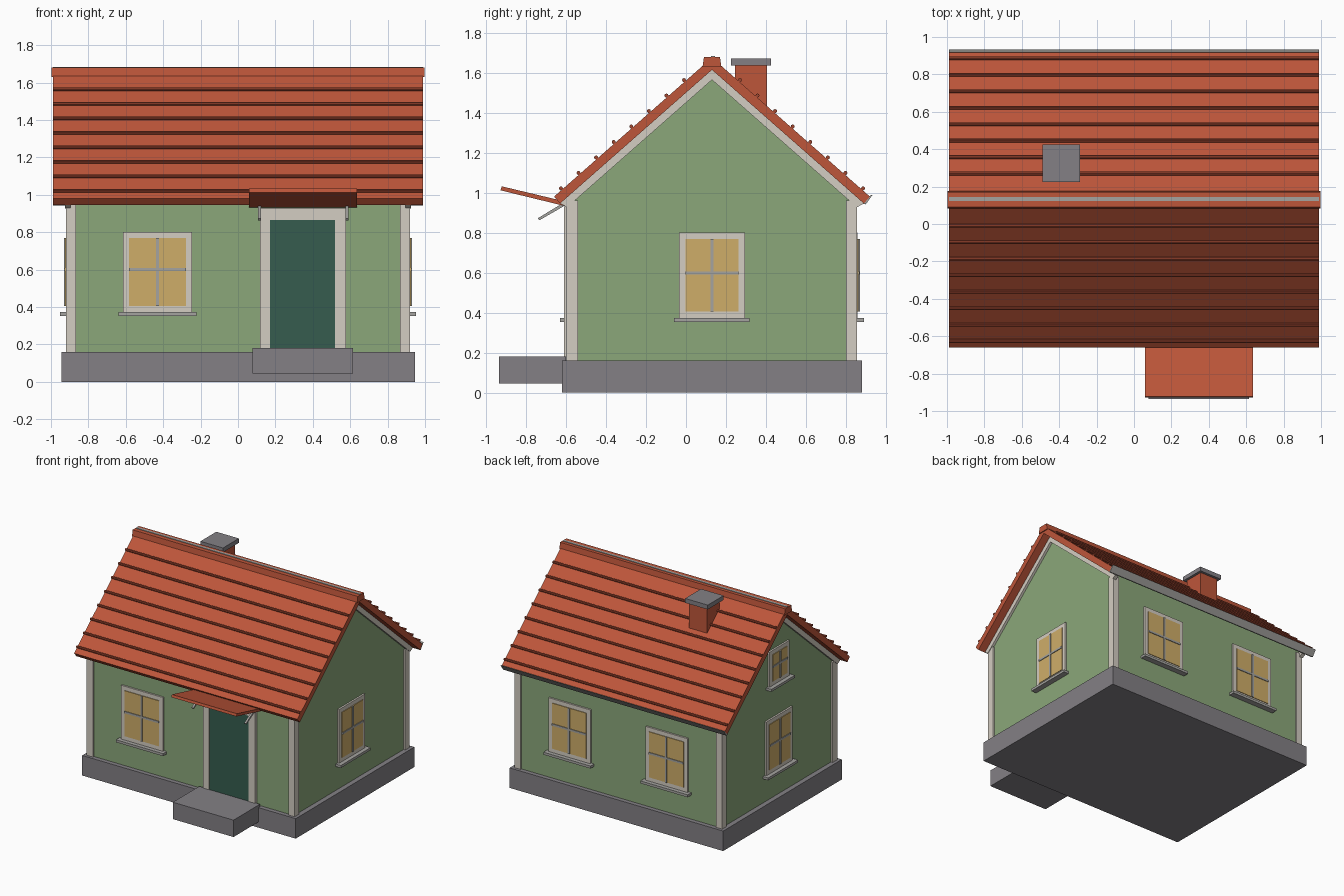
import bpy
import bmesh
from math import pi
from mathutils import Matrix, Vector

old = bpy.data.objects.get("Cube")
if old:
    bpy.data.objects.remove(old, do_unlink=True)


def material(name, rgb):
    linear = [((c / 255 + 0.055) / 1.055) ** 2.4 for c in rgb] + [1]
    mat = bpy.data.materials.new(name)
    mat.use_nodes = True
    mat.diffuse_color = linear
    bsdf = mat.node_tree.nodes["Principled BSDF"]
    bsdf.inputs["Base Color"].default_value = linear
    bsdf.inputs["Roughness"].default_value = 0.8
    return mat


GREEN = material("wall green", (139, 167, 122))
RED = material("roof red", (190, 86, 58))
DARK_RED = material("batten red", (158, 70, 48))
CREAM = material("trim cream", (212, 205, 194))
STONE = material("stone grey", (131, 128, 133))
METAL = material("light grey", (165, 164, 160))
GLASS = material("window amber", (207, 174, 105))
TEAL = material("door green", (54, 92, 78))


def finish(name, bm, mat, matrix=Matrix()):
    bmesh.ops.recalc_face_normals(bm, faces=bm.faces)
    mesh = bpy.data.meshes.new(name)
    bm.to_mesh(mesh)
    bm.free()
    mesh.materials.append(mat)
    obj = bpy.data.objects.new(name, mesh)
    obj.matrix_world = matrix
    bpy.context.collection.objects.link(obj)
    return obj


def boxes(name, mat, spans, matrix=Matrix()):
    """One object from boxes given as (x0, x1, y0, y1, z0, z1)."""
    bm = bmesh.new()
    for x0, x1, y0, y1, z0, z1 in spans:
        centre = Vector((x0 + x1, y0 + y1, z0 + z1)) / 2
        size = Matrix.Diagonal((x1 - x0, y1 - y0, z1 - z0, 1))
        bmesh.ops.create_cube(bm, size=1, matrix=Matrix.Translation(centre) @ size)
    return finish(name, bm, mat, matrix)


def prism(name, mat, profile, x0, x1):
    """Extrude a (y, z) profile along x."""
    bm = bmesh.new()
    face = bm.faces.new([bm.verts.new((x0, y, z)) for y, z in profile])
    ext = bmesh.ops.extrude_face_region(bm, geom=[face])
    moved = [v for v in ext["geom"] if isinstance(v, bmesh.types.BMVert)]
    bmesh.ops.translate(bm, verts=moved, vec=(x1 - x0, 0, 0))
    return finish(name, bm, mat)


# House proportions
MID = 0.13             # y of the ridge
SLOPE = 0.88
WALL_X, WALL_D = 0.905, 0.715
UNDER, TOP = 1.615, 1.676   # underside and top of the roof at the ridge


def slope_point(apex, d, side=1):
    return (MID + side * d, apex - SLOPE * d)


# Base, walls and corner posts
boxes("foundation", STONE, [(-0.945, 0.945, -0.62, 0.88, 0, 0.16)])
apex = UNDER - 0.005
prism("walls", GREEN, [(MID - WALL_D, 0.15), (MID + WALL_D, 0.15), slope_point(apex, WALL_D),
                       (MID, apex), slope_point(apex, WALL_D, -1)], -WALL_X, WALL_X)
for sx, side_name in ((1, "left"), (-1, "right")):
    x0, x1 = sorted((sx * 0.865, sx * 0.92))
    boxes("front_post_" + side_name, CREAM, [(x0, x1, -0.598, -0.54, 0.16, 0.96)])
    boxes("back_post_" + side_name, CREAM, [(x0, x1, 0.8, 0.856, 0.16, 0.96)])
    # Gable trim boards
    x0, x1 = sorted((sx * 0.895, sx * 0.925))
    low = UNDER - 0.05
    prism("gable_trim_" + side_name, CREAM,
          [slope_point(UNDER, 0.76, -1), (MID, UNDER), slope_point(UNDER, 0.76),
           slope_point(low, 0.725), (MID, low), slope_point(low, 0.725, -1)], x0, x1)

# Roof slabs with battens
for side, label in ((-1, "front"), (1, "back")):
    prism("roof_" + label, RED, [(MID, UNDER), (MID, TOP), slope_point(TOP, 0.79, side),
                                 slope_point(UNDER, 0.76, side)], -0.988, 0.988)
    bm = bmesh.new()
    for i in range(8):
        y, z = slope_point(TOP + 0.011, 0.14 + 0.088 * i, side)
        turn = Matrix.Translation((0, y, z)) @ Matrix.Rotation(pi / 2, 4, "Y")
        bmesh.ops.create_cone(bm, cap_ends=True, segments=8, radius1=0.01,
                              radius2=0.01, depth=1.976, matrix=turn)
    finish("roof_battens_" + label, bm, DARK_RED)

# Ridge cap and rear fascia
prism("ridge_cap", RED, [(0.083, 1.63), (0.177, 1.63), (0.17, 1.68), (0.09, 1.68)], -0.996, 0.996)
boxes("ridge_strip", METAL, [(-0.99, 0.99, 0.124, 0.144, 1.675, 1.684)])
prism("back_fascia", METAL, [(0.888, 0.945), (0.92, 0.985), (0.934, 0.99), (0.9, 0.942)], -0.988, 0.988)

# Chimney
boxes("chimney_stack", RED, [(-0.47, -0.31, 0.245, 0.405, 1.38, 1.64)])
boxes("chimney_cap", STONE, [(-0.49, -0.29, 0.225, 0.425, 1.637, 1.672)])

# Doorway, step and canopy
boxes("door", TEAL, [(0.17, 0.52, -0.606, -0.57, 0.16, 0.867)])
boxes("door_frame", CREAM, [(0.117, 0.172, -0.61, -0.57, 0.16, 0.93),
                            (0.518, 0.577, -0.61, -0.57, 0.16, 0.93),
                            (0.172, 0.518, -0.61, -0.57, 0.865, 0.93)])
boxes("door_step", STONE, [(0.078, 0.615, -0.935, -0.6, 0.045, 0.18)])
prism("canopy", RED, [(-0.928, 1.012), (-0.922, 1.032), (-0.6, 0.955), (-0.6, 0.932)], 0.06, 0.636)
for x, label in ((0.116, "right"), (0.582, "left")):
    prism("canopy_bracket_" + label, METAL, [(-0.742, 0.872), (-0.734, 0.862), (-0.59, 0.945),
                                             (-0.6, 0.958)], x - 0.008, x + 0.008)


def window(name, place, width, height, sill=True):
    """Window centred on the local origin, facing local -y."""
    w, h, rim = width / 2, height / 2, 0.033
    boxes(name + "_frame", CREAM, [(-w, -w + rim, -0.014, 0.01, -h, h),
                                   (w - rim, w, -0.014, 0.01, -h, h),
                                   (-w + rim, w - rim, -0.014, 0.01, h - rim, h),
                                   (-w + rim, w - rim, -0.014, 0.01, -h, -h + rim)], place)
    g, k = w - rim, h - rim
    boxes(name + "_glass", GLASS, [(-g, g, -0.019, 0.01, -k, k)], place)
    boxes(name + "_bars", METAL, [(-0.008, 0.008, -0.025, 0, -k, k),
                                  (-g, g, -0.024, 0, 0.004, 0.02)], place)
    boxes(name + "_sill", METAL, [(-w - 0.024, w + 0.024, -0.046, 0.01, -h - 0.02, -h)], place)


# Windows on every wall: position, turn about z, size
WINDOWS = {
    "front_window": ((-0.43, MID - WALL_D, 0.587), 0, 0.37, 0.43),
    "back_window_left": ((0.43, MID + WALL_D, 0.587), pi, 0.37, 0.43),
    "back_window_right": ((-0.43, MID + WALL_D, 0.587), pi, 0.37, 0.43),
    "left_window": ((WALL_X, MID, 0.587), pi / 2, 0.33, 0.43),
    "right_window": ((-WALL_X, MID, 0.587), -pi / 2, 0.33, 0.43),
    "attic_window": ((-WALL_X, MID, 1.205), -pi / 2, 0.25, 0.28),
}
for name, (spot, turn, width, height) in WINDOWS.items():
    window(name, Matrix.Translation(spot) @ Matrix.Rotation(turn, 4, "Z"), width, height)
